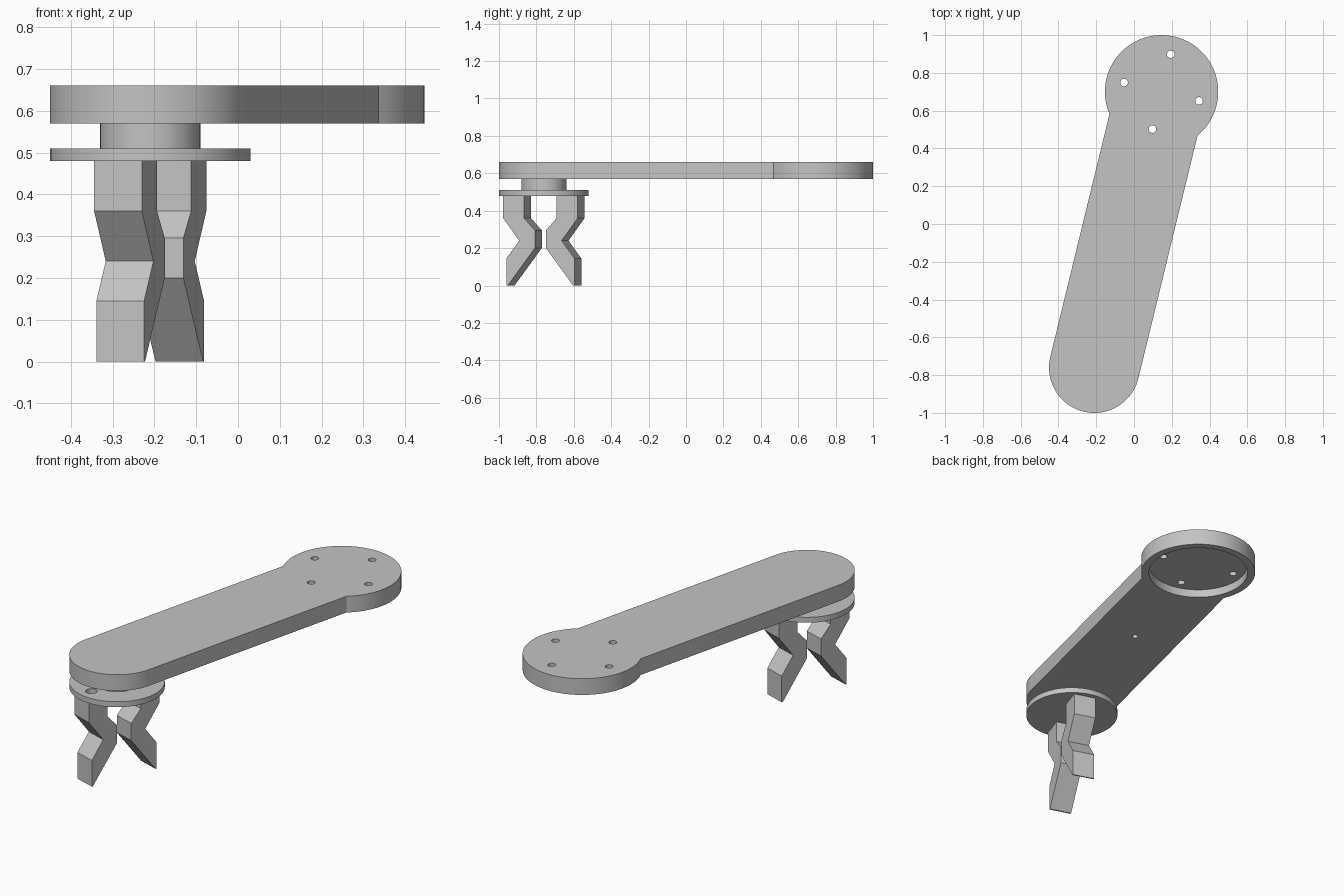
import bpy, bmesh, math
from mathutils import Vector

if "Cube" in bpy.data.objects:
    bpy.data.objects.remove(bpy.data.objects["Cube"], do_unlink=True)

grey = bpy.data.materials.new("plain grey")
grey.use_nodes = True
colour = (0.55, 0.55, 0.55, 1)
grey.diffuse_color = colour
grey.node_tree.nodes["Principled BSDF"].inputs["Base Color"].default_value = colour

WRIST = Vector((-0.21, -0.76, 0))
ARM_TURN = -math.radians(13.7)
FINGER_TURN = -math.radians(18)
LENGTH = 1.503          # distance between the two arm pivots
END_R, HUB_R = 0.24, 0.30


def arc(cx, cy, r, start, end, n):
    return [(cx + r * math.cos(math.radians(start + (end - start) * i / n)),
             cy + r * math.sin(math.radians(start + (end - start) * i / n)))
            for i in range(n + 1)]


def prism(name, base, offset, turn, smooth=True):
    """Extrude a planar outline by an offset, stand it at the wrist."""
    bm = bmesh.new()
    face = bm.faces.new([bm.verts.new(p) for p in base])
    top = bmesh.ops.extrude_face_region(bm, geom=[face])
    bmesh.ops.translate(bm, vec=offset,
                        verts=[v for v in top["geom"] if isinstance(v, bmesh.types.BMVert)])
    bmesh.ops.recalc_face_normals(bm, faces=bm.faces)
    mesh = bpy.data.meshes.new(name)
    bm.to_mesh(mesh)
    bm.free()
    mesh.materials.append(grey)
    ob = bpy.data.objects.new(name, mesh)
    bpy.context.collection.objects.link(ob)
    ob.location = WRIST
    ob.rotation_euler.z = turn
    if smooth:
        shade(ob)
    return ob


def shade(ob):
    bpy.ops.object.select_all(action='DESELECT')
    ob.select_set(True)
    bpy.context.view_layer.objects.active = ob
    bpy.ops.object.shade_smooth_by_angle(angle=math.radians(30))


def disc(name, x, y, r, z0, z1, n=64):
    ring = arc(x, y, r, 0, 360, n)[:-1]
    return prism(name, [(a, b, z0) for a, b in ring], (0, 0, z1 - z0), ARM_TURN)


def cut(ob, cutter):
    """Bore the cutter out of the part and discard the cutter."""
    cutter.hide_render = True
    mod = ob.modifiers.new("bore", 'BOOLEAN')
    mod.operation = 'DIFFERENCE'
    mod.solver = 'EXACT'
    mod.object = cutter
    bpy.context.view_layer.update()
    bpy.context.view_layer.objects.active = ob
    bpy.ops.object.modifier_apply(modifier=mod.name)
    bpy.data.objects.remove(cutter, do_unlink=True)


# Arm: rounded bar that runs into a wider round hub
neck = math.degrees(math.acos(END_R / HUB_R))
outline = (arc(0, 0, END_R, 180, 360, 40)
           + arc(0, LENGTH, HUB_R, -neck, 180 + neck, 72))
arm = prism("arm", [(x, y, 0.57) for x, y in outline], (0, 0, 0.09), ARM_TURN)

# Hub recess underneath, four bolt holes, one blind hole at mid length
cut(arm, disc("recess_cutter", 0, LENGTH, 0.26, 0.5, 0.615))
for i in range(4):
    a = math.radians(90 * i)
    cut(arm, disc("bolt_cutter", 0.204 * math.cos(a), LENGTH + 0.204 * math.sin(a),
                  0.02, 0.5, 0.8, 20))
cut(arm, disc("pin_cutter", 0, LENGTH / 2, 0.015, 0.5, 0.615, 20))
shade(arm)

# Wrist shaft and round flange with a hole above each finger
disc("wrist_shaft", 0, 0, 0.12, 0.51, 0.57)
flange = disc("wrist_flange", 0, 0, END_R, 0.48, 0.51)
for side in (-1, 1):
    cut(flange, disc("screw_cutter", 0, side * 0.172, 0.03, 0.4, 0.6, 24))
shade(flange)

# Gripper fingers: bent profile (depth toward centre, height), opposite pair
profile = [(0, 0.48), (0, 0.36), (0.09, 0.24), (0.018, 0.145), (0.018, 0),
           (0.025, 0), (0.178, 0.2), (0.178, 0.295), (0.118, 0.36), (0.118, 0.48)]
for name, turn in (("front_finger", 0), ("back_finger", math.pi)):
    base = [(-0.072, u - 0.213, z) for u, z in profile]
    prism(name, base, (0.12, 0, 0), FINGER_TURN + turn, smooth=False)
